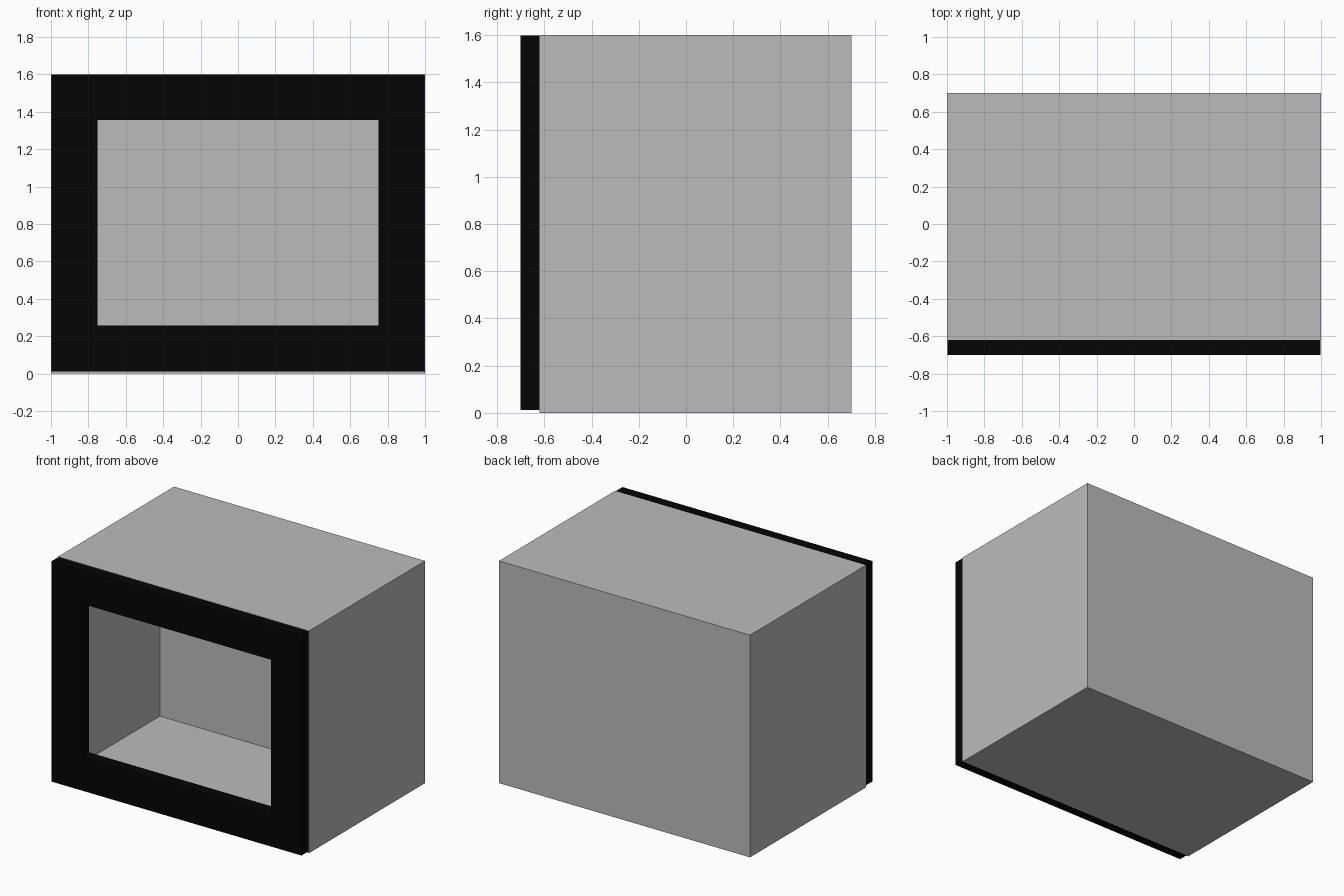
import bpy, bmesh
from mathutils import Vector

if "Cube" in bpy.data.objects:
    bpy.data.objects.remove(bpy.data.objects["Cube"])


def material(name, rgb):
    m = bpy.data.materials.new(name)
    m.diffuse_color = (*rgb, 1.0)
    m.use_nodes = True
    m.node_tree.nodes["Principled BSDF"].inputs["Base Color"].default_value = m.diffuse_color
    return m


grey = material("grey", (0.5, 0.5, 0.5))
black = material("black", (0.0015, 0.0015, 0.0015))


def ring(bm, x, z0, z1, y):
    """Rectangular loop of corners, centred on x = 0, at depth y."""
    return [bm.verts.new(c) for c in ((-x, y, z0), (x, y, z0), (x, y, z1), (-x, y, z1))]


def bridge(bm, rings):
    """Walls between each ring and the next."""
    for a, b in zip(rings, rings[1:]):
        for i in range(4):
            j = (i + 1) % 4
            bm.faces.new((a[i], a[j], b[j], b[i]))


def finish(bm, name, mat):
    bmesh.ops.recalc_face_normals(bm, faces=bm.faces)
    me = bpy.data.meshes.new(name)
    bm.to_mesh(me)
    bm.free()
    me.materials.append(mat)
    bpy.context.collection.objects.link(bpy.data.objects.new(name, me))


front, back, hollow_back = -0.62, 0.70, 0.534
plate = (0.996, 0.012, 1.598)      # half width, bottom, top of frame and hollow
opening = (0.752, 0.257, 1.357)

# Cabinet: thin-walled box, open to the front, with a thick back
bm = bmesh.new()
rings = [ring(bm, 1, 0, 1.6, back), ring(bm, 1, 0, 1.6, front),
         ring(bm, *plate, front), ring(bm, *plate, hollow_back)]
bridge(bm, rings)
bm.faces.new(rings[0])
bm.faces.new(rings[-1])
finish(bm, "cabinet", grey)

# Front frame: a plate with a rectangular opening
bm = bmesh.new()
rings = [ring(bm, *plate, -0.70), ring(bm, *opening, -0.70),
         ring(bm, *opening, front), ring(bm, *plate, front)]
bridge(bm, rings + rings[:1])
finish(bm, "front_frame", black)
